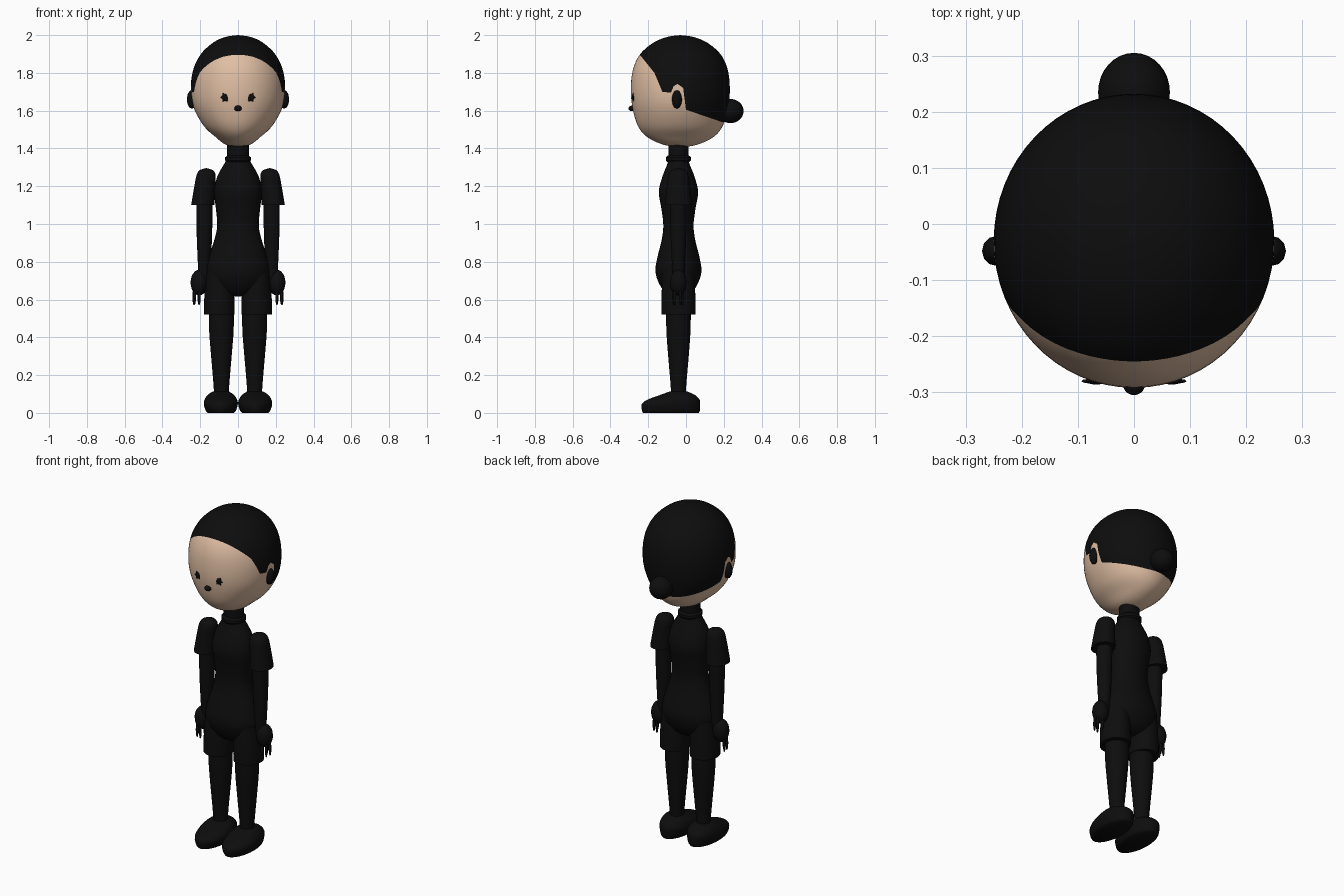
import bpy, bmesh, math
from mathutils import Vector

cube = bpy.data.objects.get("Cube")
if cube:
    bpy.data.objects.remove(cube, do_unlink=True)


def material(name, rgb):
    m = bpy.data.materials.new(name)
    m.use_nodes = True
    m.diffuse_color = (*rgb, 1)
    m.node_tree.nodes["Principled BSDF"].inputs["Base Color"].default_value = (*rgb, 1)
    return m


BLACK = material("soft_black", (0.004, 0.004, 0.004))
SKIN = material("skin", (0.75, 0.52, 0.37))
MID = -0.04  # depth of the body's centre line


def finish(name, bm, mats, angle=40):
    bmesh.ops.recalc_face_normals(bm, faces=bm.faces)
    me = bpy.data.meshes.new(name)
    bm.to_mesh(me)
    bm.free()
    for m in mats:
        me.materials.append(m)
    ob = bpy.data.objects.new(name, me)
    bpy.context.collection.objects.link(ob)
    bpy.ops.object.select_all(action="DESELECT")
    ob.select_set(True)
    bpy.context.view_layer.objects.active = ob
    bpy.ops.object.shade_smooth_by_angle(angle=math.radians(angle))
    return ob


def smooth_rows(rows, steps):
    """Catmull-Rom interpolation of cross-section rows."""
    pts = [Vector(r) for r in rows]
    pad = [pts[0]] + pts + [pts[-1]]
    out = []
    for a, b, c, d in zip(pad, pad[1:], pad[2:], pad[3:]):
        for i in range(steps):
            t = i / steps
            out.append(b + (c - a) * (t / 2) + (2 * a - 5 * b + 4 * c - d) * (t * t / 2)
                       + (3 * b - a - 3 * c + d) * (t ** 3 / 2))
    return out + [pts[-1]]


def loft(rows, steps=4, segs=32):
    """Stack of ellipses; each row is z, x radius, y radius, x centre, y centre."""
    bm = bmesh.new()
    rings = []
    for z, rx, ry, cx, cy in (smooth_rows(rows, steps) if steps > 1 else rows):
        rx, ry = max(rx, 0.001), max(ry, 0.001)
        angles = [2 * math.pi * i / segs for i in range(segs)]
        rings.append([bm.verts.new((cx + rx * math.sin(a), cy + ry * math.cos(a), z))
                      for a in angles])
    for lo, hi in zip(rings, rings[1:]):
        for i in range(segs):
            j = (i + 1) % segs
            bm.faces.new((lo[i], lo[j], hi[j], hi[i]))
    bm.faces.new(rings[0])
    bm.faces.new(rings[-1])
    return bm


def centred(rows, x=0, y=MID):
    return [(*r, x, y) for r in rows]


def ellipsoid(name, loc, size, tilt=0, segs=20):
    bm = bmesh.new()
    bmesh.ops.create_uvsphere(bm, u_segments=segs, v_segments=max(6, segs // 2), radius=1)
    bmesh.ops.scale(bm, vec=size, verts=bm.verts)
    ob = finish(name, bm, [BLACK], 60)
    ob.location = loc
    ob.rotation_euler.y = tilt
    return ob


# Head with the hairline cut into its surface
head = loft(centred([(1.405, 0, 0), (1.42, .065, .09), (1.46, .118, .175), (1.52, .182, .225),
                     (1.62, .236, .254), (1.72, .25, .262), (1.82, .236, .25),
                     (1.9, .196, .212), (1.96, .132, .142), (1.99, .067, .07),
                     (2.0, 0, 0)], y=-.03), 5, 64)
hairline = [(-.30, 1.955), (-.235, 1.885), (-.167, 1.80), (-.125, 1.70), (-.08, 1.695),
            (-.065, 1.73), (-.045, 1.742), (-.015, 1.72), (0, 1.605), (.19, 1.54), (.3, 1.53)]
for (y0, z0), (y1, z1) in zip(hairline, hairline[1:]):
    near = [f for f in head.faces
            if any(y0 - .03 < v.co.y < y1 + .03 for v in f.verts)]
    geom = set(near)
    for f in near:
        geom.update(f.edges, f.verts)
    bmesh.ops.bisect_plane(head, geom=list(geom), dist=1e-5,
                           plane_co=(0, y0, z0), plane_no=(0, z0 - z1, y1 - y0))


def hair_height(y):
    for (y0, z0), (y1, z1) in zip(hairline, hairline[1:]):
        if y <= y1:
            return z0 + (z1 - z0) * (y - y0) / (y1 - y0)
    return hairline[-1][1]


for f in head.faces:
    c = f.calc_center_median()
    f.material_index = int(c.z > hair_height(c.y))
finish("head", head, [SKIN, BLACK], 60)

# Hair bun, nose
ellipsoid("hair_bun", (0, .235, 1.598), (.064, .07, .064), segs=32)
ellipsoid("nose", (0, -.285, 1.612), (.02, .02, .015))

# Neck and collar
finish("neck", loft(centred([(1.3, .057, .052), (1.43, .057, .052)]), 1), [BLACK])
finish("collar", loft(centred([(1.328, .06, .058), (1.337, .068, .067),
                               (1.353, .068, .067), (1.362, .058, .056)]), 1), [BLACK])

# Torso
finish("torso", loft(centred([(.615, 0, 0), (.63, .085, .06), (.68, .15, .10),
                              (.75, .17, .122), (.83, .153, .11), (.91, .127, .09),
                              (.99, .11, .08), (1.08, .117, .09), (1.17, .126, .104),
                              (1.25, .11, .085), (1.32, .072, .058),
                              (1.36, .052, .048)])), [BLACK], 60)

for side, s in (("left", 1), ("right", -1)):
    # Eye with crossed lashes
    for i in range(3):
        ellipsoid(f"{side}_eye_lash_{i}", (s * .067, -.28, 1.67), (.027, .005, .007),
                  i * math.pi / 3, 12)
    ellipsoid(f"{side}_eye", (s * .067, -.28, 1.67), (.019, .006, .019))
    # Ear
    ellipsoid(f"{side}_ear", (s * .244, -.048, 1.66), (.027, .027, .05), segs=12)

    # Arm, flared cap sleeve, hand and fingers
    arm = [(.7, .03, .03), (.8, .035, .035), (.95, .041, .042), (1.1, .043, .045),
           (1.22, .04, .04)]
    finish(f"{side}_arm", loft(centred(arm, s * .178)), [BLACK])
    sleeve = [(1.10, .062, .072, s * .186, MID), (1.2, .055, .062, s * .176, MID),
              (1.26, .05, .053, s * .169, MID), (1.285, .034, .036, s * .168, MID),
              (1.296, 0, 0, s * .168, MID)]
    finish(f"{side}_sleeve", loft(sleeve), [BLACK], 60)
    ellipsoid(f"{side}_hand", (s * .205, MID, .69), (.046, .045, .068), segs=24)
    for i, (x, y) in enumerate(((.23, -.06), (.234, -.03), (.205, -.065), (.207, -.02))):
        ellipsoid(f"{side}_finger_{i}", (s * x, y, .615), (.008, .008, .045), segs=10)

    # Shorts leg, leg and shoe
    shorts = [(.52, .081, .09), (.6, .08, .09), (.74, .07, .085)]
    finish(f"{side}_shorts_leg", loft(centred(shorts, s * .099)), [BLACK])
    leg = [(.08, .04, .04), (.14, .041, .041), (.32, .056, .056), (.44, .065, .064),
           (.58, .067, .066)]
    finish(f"{side}_leg", loft(centred(leg, s * .088)), [BLACK])
    shoe = [(0, .07, .147, -.08), (.012, .08, .153, -.08), (.045, .09, .155, -.08),
            (.07, .086, .138, -.066), (.095, .07, .092, -.045), (.112, .045, .05, -.04)]
    finish(f"{side}_shoe", loft([(z, rx, ry, s * .091, cy) for z, rx, ry, cy in shoe]),
           [BLACK], 60)
